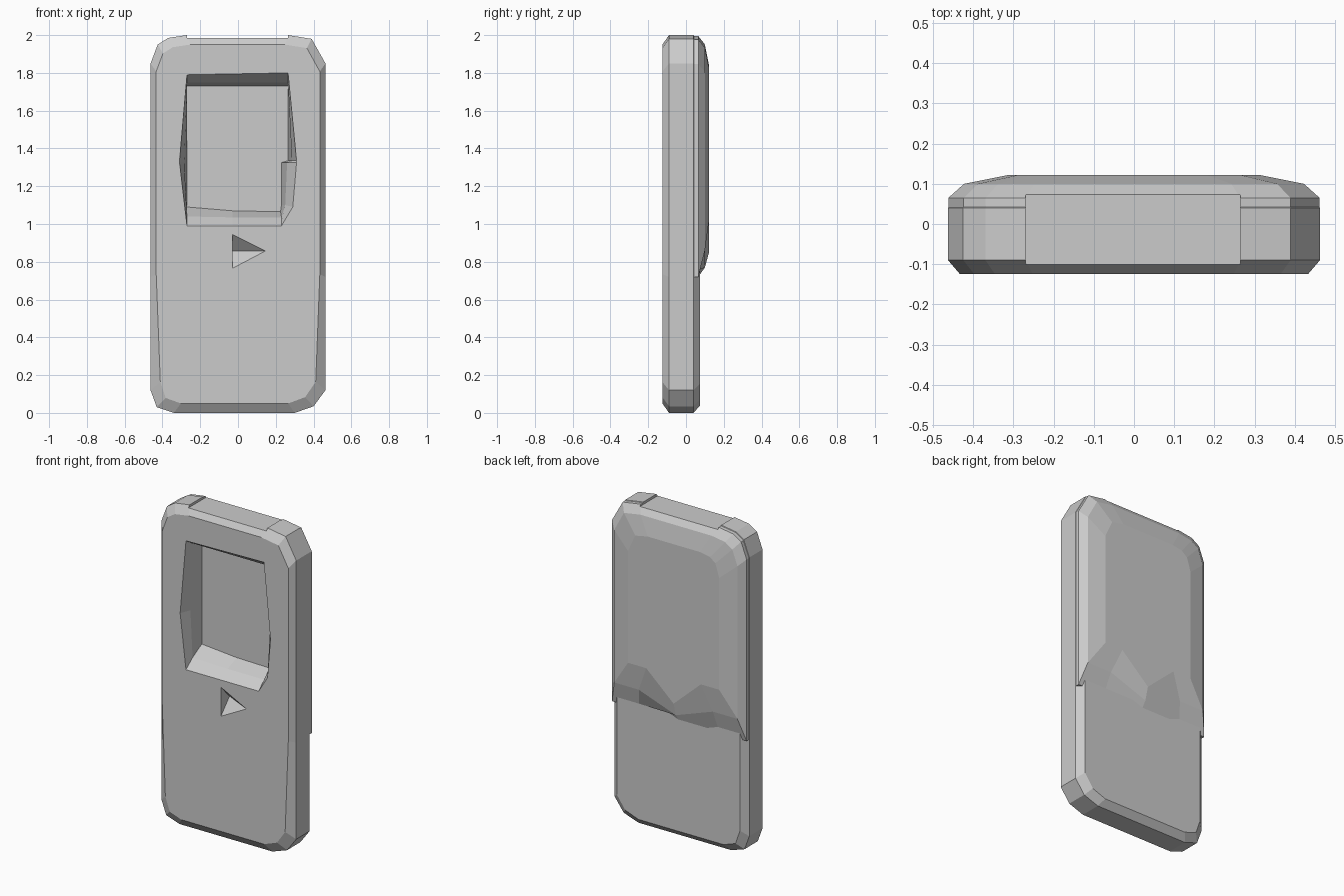
import bpy, bmesh

if "Cube" in bpy.data.objects:
    bpy.data.objects.remove(bpy.data.objects["Cube"])

# One plain grey for the whole case
grey = bpy.data.materials.new("plain grey")
grey.use_nodes = True
colour = (0.6, 0.6, 0.6, 1)
grey.diffuse_color = colour
grey.node_tree.nodes["Principled BSDF"].inputs["Base Color"].default_value = colour


def loft(name, rings):
    """Join rings of (x, z) points, given as (y, points), into a closed solid."""
    bm = bmesh.new()
    loops = [[bm.verts.new((x, y, z)) for x, z in pts] for y, pts in rings]
    n = len(loops[0])
    for a, b in zip(loops, loops[1:]):
        for i in range(n):
            j = (i + 1) % n
            bm.faces.new((a[i], a[j], b[j], b[i]))
    bm.faces.new(loops[0])
    bm.faces.new(loops[-1])
    return finish(name, bm)


def finish(name, bm):
    bmesh.ops.recalc_face_normals(bm, faces=bm.faces)
    mesh = bpy.data.meshes.new(name)
    bm.to_mesh(mesh)
    bm.free()
    mesh.materials.append(grey)
    obj = bpy.data.objects.new(name, mesh)
    bpy.context.collection.objects.link(obj)
    return obj


def combine(target, tool, operation):
    mod = target.modifiers.new(operation, 'BOOLEAN')
    mod.operation = operation
    mod.solver = 'EXACT'
    mod.object = tool
    bpy.context.view_layer.objects.active = target
    bpy.ops.object.modifier_apply(modifier=mod.name)
    bpy.data.objects.remove(tool)


def inset(points, dx, dz, middle=1.0):
    """Shrink an outline by dx at the sides and dz at the ends."""
    half = max(abs(z - middle) for x, z in points)
    return [(x * (1 - dx / 0.463), middle + (z - middle) * (1 - dz / half))
            for x, z in points]


# Main case: chamfered outline with bevelled front and back edges
top = [(0.463, 1.85), (0.39, 1.98), (0.265, 2.0),
       (-0.27, 2.0), (-0.37, 1.985), (-0.425, 1.95), (-0.463, 1.85)]
bottom = [(-0.463, 0.12), (-0.43, 0.03), (-0.34, 0.0),
          (0.3, 0.0), (0.4, 0.035), (0.463, 0.12)]
waist = [(-0.463, 0.72)], [(0.463, 0.72)]
outline = top + waist[0] + bottom + waist[1]
front = [(x * (0.95 if z < 0.5 else 1), z) for x, z in inset(outline, 0.03, 0.05)]
case = loft("phone_case", [
    (-0.125, front),
    (-0.09, outline),
    (0.04, outline),
    (0.075, inset(outline, 0.04, 0.04)),
])

# Thicker upper back with a ramp that dips in the middle
def back_ring(dx, dz, side, middle):
    upper = inset(top, dx, dz)
    x = 0.463 - dx
    return upper + [(-x, side), (-x * 0.6, side), (0, middle),
                    (x * 0.6, side), (x, side)]

bulge = loft("upper_back", [
    (0.0, back_ring(0.002, 0.002, 0.72, 0.72)),
    (0.065, back_ring(0.001, 0.004, 0.72, 0.72)),
    (0.1, back_ring(0.04, 0.05, 0.86, 0.77)),
    (0.122, back_ring(0.15, 0.16, 1.02, 0.85)),
])
combine(case, bulge, 'UNION')

# Screen recess with flared sides and a sloping sill
opening = [(-0.27, 1.79), (-0.31, 1.33), (-0.27, 0.99), (-0.03, 0.99),
           (0.23, 0.99), (0.29, 1.09), (0.31, 1.325), (0.31, 1.335), (0.265, 1.8)]
sill = [(-0.27, 1.75), (-0.285, 1.33), (-0.27, 1.04), (-0.03, 1.035),
        (0.23, 1.035), (0.25, 1.1), (0.26, 1.325), (0.285, 1.335), (0.265, 1.75)]
floor = [(-0.27, 1.73), (-0.27, 1.33), (-0.27, 1.09), (-0.03, 1.07),
         (0.225, 1.065), (0.23, 1.1), (0.23, 1.325), (0.265, 1.335), (0.265, 1.73)]
combine(case, loft("recess_cutter", [
    (-0.2, opening), (-0.125, opening), (-0.06, sill), (0.03, floor)]), 'DIFFERENCE')

# Small wedge-shaped dimple below the screen
bm = bmesh.new()
rim = [(-0.03, 0.945), (0.145, 0.857), (-0.03, 0.765)]
outer = [bm.verts.new((x, -0.16, z)) for x, z in rim]
inner = [bm.verts.new((x, -0.125, z)) for x, z in rim]
tip = bm.verts.new((-0.03, -0.04, 0.857))
bm.faces.new(outer)
for i in range(3):
    j = (i + 1) % 3
    bm.faces.new((outer[i], outer[j], inner[j], inner[i]))
    bm.faces.new((inner[i], inner[j], tip))
combine(case, finish("dimple_cutter", bm), 'DIFFERENCE')

# Slightly lowered strip along the top edge
strip = [(-0.27, 1.985), (0.265, 1.985), (0.265, 2.1), (-0.27, 2.1)]
combine(case, loft("strip_cutter", [(-0.2, strip), (0.2, strip)]), 'DIFFERENCE')
